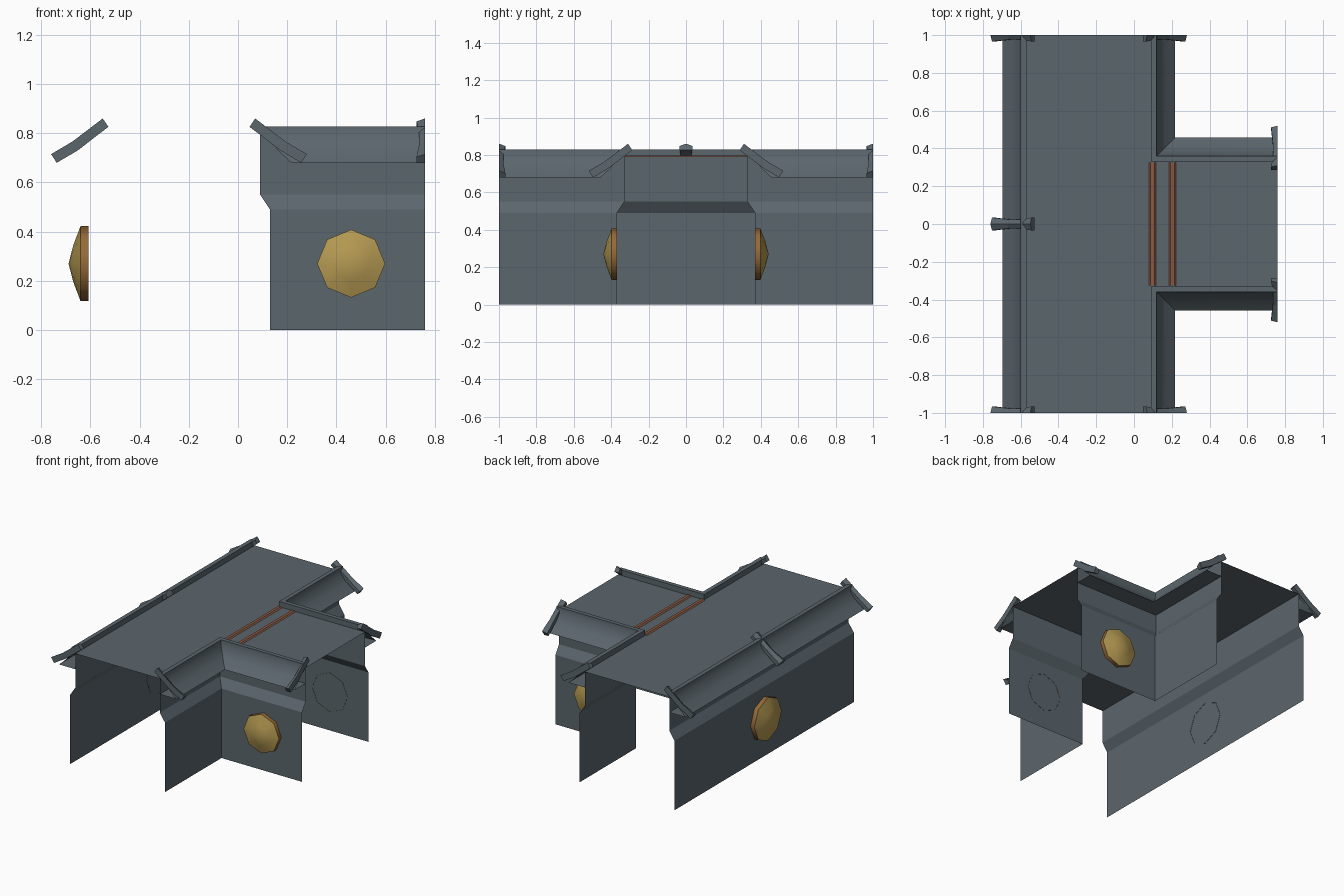
import bpy, bmesh, math
from mathutils import Vector

if "Cube" in bpy.data.objects:
    bpy.data.objects.remove(bpy.data.objects["Cube"])

CX, END, ARM = -0.24, 1.0, 0.76   # main hall centre line, half length, branch end


def material(name, rgb):
    m = bpy.data.materials.new(name)
    m.diffuse_color = (*rgb, 1)
    m.use_nodes = True
    m.node_tree.nodes["Principled BSDF"].inputs["Base Color"].default_value = m.diffuse_color
    return m


SLATE = material("slate_grey", (0.105, 0.133, 0.152))
GOLD = material("gold", (0.46, 0.32, 0.085))
BRONZE = material("bronze", (0.30, 0.14, 0.04))
CLAY = material("terracotta", (0.25, 0.10, 0.055))


def finish(name, bm, mats, angle=None):
    me = bpy.data.meshes.new(name)
    bm.to_mesh(me)
    bm.free()
    for m in mats:
        me.materials.append(m)
    ob = bpy.data.objects.new(name, me)
    bpy.context.collection.objects.link(ob)
    if angle:
        bpy.ops.object.select_all(action='DESELECT')
        ob.select_set(True)
        bpy.context.view_layer.objects.active = ob
        bpy.ops.object.shade_smooth_by_angle(angle=math.radians(angle))
    return ob


def sheet(name, rows, hint, mat=SLATE, angle=None):
    """Quad sheet through rows of points; the first face looks along hint."""
    bm = bmesh.new()
    v = [[bm.verts.new(p) for p in r] for r in rows]
    for a, b in zip(v, v[1:]):
        for i in range(len(a) - 1):
            bm.faces.new((a[i], a[i + 1], b[i + 1], b[i]))
    bm.faces.ensure_lookup_table()
    bm.normal_update()
    if bm.faces[0].normal.dot(Vector(hint)) < 0:
        bmesh.ops.reverse_faces(bm, faces=bm.faces[:])
    return finish(name, bm, [mat], angle)


# Profiles as (distance from hall centre line, height)
WALL = [(0.37, 0), (0.37, 0.49), (0.33, 0.55), (0.33, 0.79)]
EAVE = [(0.33, 0.79), (0.33, 0.828), (0.36, 0.828), (0.362, 0.785),
        (0.405, 0.728), (0.457, 0.68), (0.33, 0.68)]


def straight(d, z):
    return [(CX - d, -END, z), (CX - d, END, z)]


def corner(s):
    return lambda d, z: [(CX + d, s * END, z), (CX + d, s * d, z), (ARM, s * d, z)]


# Walls and eaves
for label, path, out in (("long", straight, -1), ("front_corner", corner(-1), 1),
                         ("back_corner", corner(1), 1)):
    sheet(label + "_wall", [path(*p) for p in WALL], (out, 0, 0))
    sheet(label + "_eave", [path(*p) for p in EAVE], (-out, 0, 0), angle=40)

# Flat T-shaped roof
bm = bmesh.new()
R = 0.33
outline = [(CX - R, -END), (CX + R, -END), (CX + R, -R), (ARM, -R),
           (ARM, R), (CX + R, R), (CX + R, END), (CX - R, END)]
bm.faces.new([bm.verts.new((x, y, 0.79)) for x, y in outline])
finish("roof", bm, [SLATE])

# Terracotta ridges where the branch meets the hall
for n, x in enumerate((0.098, 0.204)):
    prof = [(-0.02, 0.788), (-0.01, 0.797), (0.01, 0.797), (0.02, 0.788)]
    sheet(f"clay_ridge_{n + 1}", [[(x + a, -0.325, z), (x + a, 0.325, z)] for a, z in prof],
          (0, 0, 1), CLAY)


def cap(name, place, half):
    """Bent peaked bar over an eave; half bars end flat at the hall opening."""
    stations = [((0.287, 0.826), (0.31, 0.86), 0.034), ((0.35, 0.778), (0.373, 0.812), 0.024),
                ((0.41, 0.731), (0.432, 0.767), 0.024), ((0.497, 0.68), (0.52, 0.715), 0.034)]
    bm = bmesh.new()
    rings = []
    for b, p, w in stations:
        lo = 0 if half else -w
        sec = [(lo, 0), (w, 0), (w, 0.65), (0, 1)] + ([] if half else [(-w, 0.65)])
        rings.append([bm.verts.new(place(b[0] + (p[0] - b[0]) * k, t, b[1] + (p[1] - b[1]) * k))
                      for t, k in sec])
    for a, b in zip(rings, rings[1:]):
        for i in range(len(a)):
            j = (i + 1) % len(a)
            bm.faces.new((a[i], a[j], b[j], b[i]))
    bm.faces.new(rings[0])
    bm.faces.new(rings[-1])
    bmesh.ops.recalc_face_normals(bm, faces=bm.faces[:])
    finish(name, bm, [SLATE])


# Eave caps at each open end, and one mid-way on the long wall
cap("middle_eave_cap", lambda d, t, z: (CX - d, t, z), False)
for s, side in ((-1, "front"), (1, "back")):
    cap(side + "_left_cap", lambda d, t, z: (CX - d, s * (END - t), z), True)
    cap(side + "_right_cap", lambda d, t, z: (CX + d, s * (END - t), z), True)
    cap(side + "_branch_cap", lambda d, t, z: (ARM - t, s * d, z), True)


def boss(name, centre, out, r):
    """Eight-sided pointed boss with a bronze rim."""
    c, o = Vector(centre), Vector(out)
    u = o.cross(Vector((0, 0, 1)))
    bm = bmesh.new()
    rings = []
    for k, h in ((1, -0.002), (1, 0.2 * r), (0.5, 0.39 * r)):
        rings.append([bm.verts.new(c + o * h + (u * math.cos(a) + Vector((0, 0, math.sin(a)))) * r * k)
                      for a in (math.pi / 4 * i for i in range(8))])
    tip = bm.verts.new(c + o * 0.52 * r)
    for i in range(8):
        j = (i + 1) % 8
        for n in range(2):
            f = bm.faces.new((rings[n][i], rings[n][j], rings[n + 1][j], rings[n + 1][i]))
            f.material_index = 1 - n
        bm.faces.new((rings[2][i], rings[2][j], tip))
    bm.normal_update()
    bm.faces.ensure_lookup_table()
    if bm.faces[2].normal.dot(o) < 0:
        bmesh.ops.reverse_faces(bm, faces=bm.faces[:])
    finish(name, bm, [GOLD, BRONZE], 50)


# Wall bosses
boss("long_wall_boss", (CX - 0.37, 0, 0.27), (-1, 0, 0), 0.152)
boss("front_branch_boss", (0.46, -0.37, 0.27), (0, -1, 0), 0.138)
boss("back_branch_boss", (0.46, 0.37, 0.27), (0, 1, 0), 0.138)
